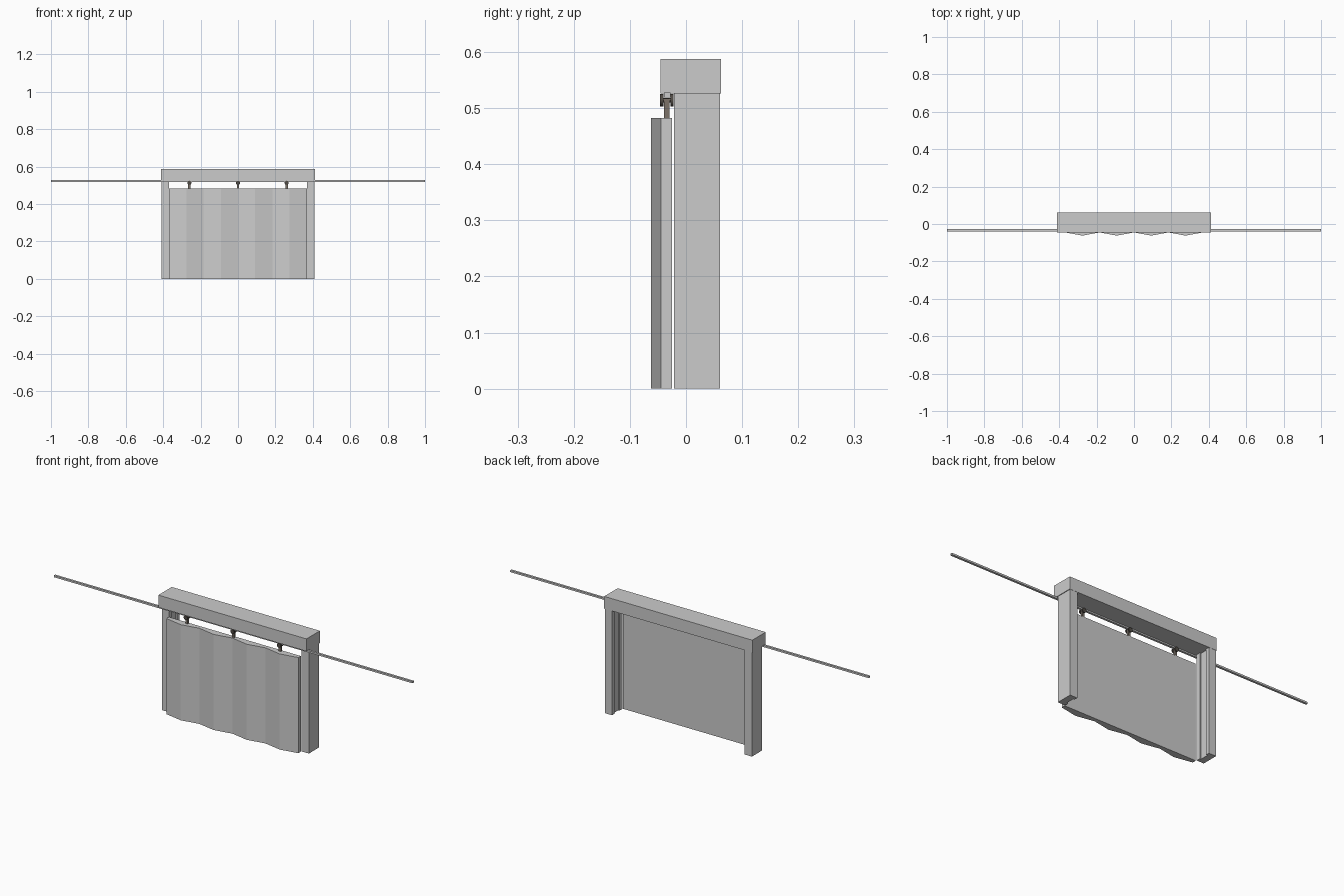
import bpy, bmesh, math

if "Cube" in bpy.data.objects:
    bpy.data.objects.remove(bpy.data.objects["Cube"])


def prism(name, pts, z0, z1, mat=None):
    """Extrude an xy outline from z0 to z1."""
    bm = bmesh.new()
    low = [bm.verts.new((x, y, z0)) for x, y in pts]
    high = [bm.verts.new((x, y, z1)) for x, y in pts]
    n = len(pts)
    bm.faces.new(low[::-1])
    bm.faces.new(high)
    for i in range(n):
        j = (i + 1) % n
        bm.faces.new((low[i], low[j], high[j], high[i]))
    bmesh.ops.recalc_face_normals(bm, faces=bm.faces)
    me = bpy.data.meshes.new(name)
    bm.to_mesh(me)
    bm.free()
    ob = bpy.data.objects.new(name, me)
    bpy.context.collection.objects.link(ob)
    if mat:
        me.materials.append(mat)
    return ob


def box(name, x0, x1, y0, y1, z0, z1, mat=None):
    return prism(name, [(x0, y0), (x1, y0), (x1, y1), (x0, y1)], z0, z1, mat)


def cylinder_y(name, x, y0, y1, z, r, sides, mat):
    bpy.ops.mesh.primitive_cylinder_add(
        vertices=sides, radius=r, depth=y1 - y0,
        location=(x, (y0 + y1) / 2, z), rotation=(math.pi / 2, 0, 0))
    ob = bpy.context.object
    ob.name = name
    ob.data.materials.append(mat)
    bpy.ops.object.shade_smooth_by_angle()
    return ob


def material(name, rgb):
    m = bpy.data.materials.new(name)
    m.diffuse_color = (*rgb, 1)
    m.use_nodes = True
    m.node_tree.nodes["Principled BSDF"].inputs["Base Color"].default_value = m.diffuse_color
    return m


wheel_mat = material("dark_metal", (0.08, 0.07, 0.06))
stem_mat = material("bronze_metal", (0.2, 0.17, 0.14))

# Door frame: header and two posts with a shallow groove on the inner side
box("header", -0.413, 0.413, -0.045, 0.062, 0.526, 0.588)
for side, s in (("left", -1), ("right", 1)):
    outline = [(0.41, -0.021), (0.41, 0.061), (0.37, 0.061), (0.37, 0.042),
               (0.377, 0.042), (0.377, 0.0), (0.37, 0.0), (0.37, -0.021)]
    prism(side + "_post", [(s * x, y) for x, y in outline], 0, 0.526)

# Overhead rail running past both sides
box("rail", -1, 1, -0.039, -0.028, 0.519, 0.528)

# Sliding panel: flat back, zigzag pleated front
pleats = [(-0.368 + 0.092 * i, -0.062 if i % 2 else -0.045) for i in range(9)]
prism("sliding_panel", pleats + [(0.368, -0.025), (-0.368, -0.025)], 0, 0.482)

# Hangers: stem, axle and a wheel on each side of the rail
for i, x in enumerate((-0.26, 0, 0.26)):
    box(f"hanger_stem_{i}", x - 0.006, x + 0.006, -0.039, -0.029, 0.478, 0.517, stem_mat)
    cylinder_y(f"axle_{i}", x, -0.044, -0.024, 0.514, 0.004, 12, stem_mat)
    cylinder_y(f"front_wheel_{i}", x, -0.046, -0.040, 0.514, 0.011, 16, wheel_mat)
    cylinder_y(f"back_wheel_{i}", x, -0.028, -0.022, 0.514, 0.011, 16, wheel_mat)
